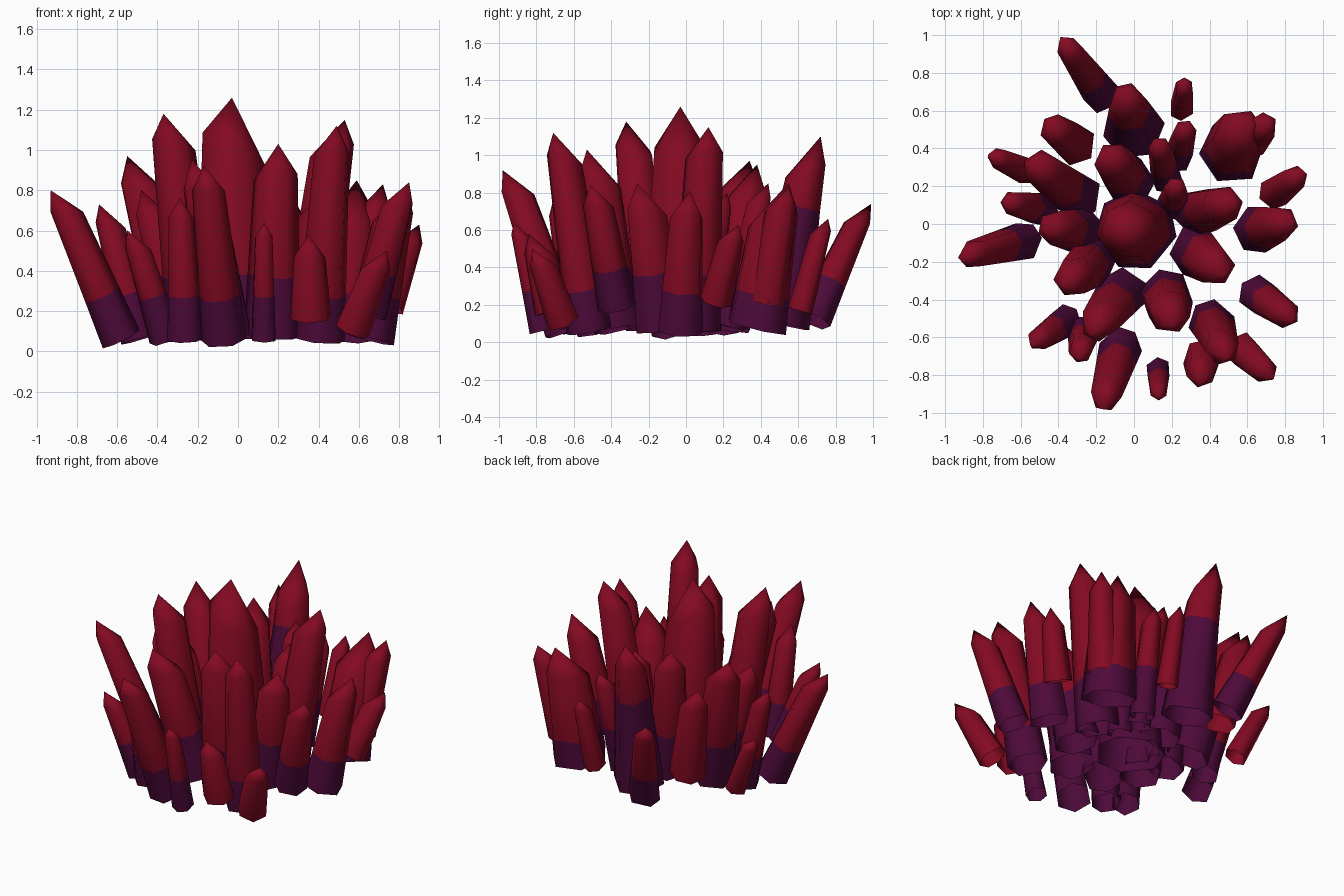
import bpy, bmesh, math, random
from mathutils import Vector

if "Cube" in bpy.data.objects:
    bpy.data.objects.remove(bpy.data.objects["Cube"])

random.seed(7)


def material(name, color):
    m = bpy.data.materials.new(name)
    m.diffuse_color = (*color, 1)
    m.use_nodes = True
    m.node_tree.nodes["Principled BSDF"].inputs["Base Color"].default_value = m.diffuse_color
    return m


RED = material("crimson crystal", (0.23, 0.003, 0.016))
PURPLE = material("dark purple root", (0.075, 0.003, 0.042))


def crystal(name, base, tip, r, purple_z, sides=6, taper=0.77, skew=0.35):
    """Hollow tapered prism along base->tip, open below, cap pointing outward, purple root."""
    base, tip = Vector(base), Vector(tip)
    axis = tip - base
    length = axis.length
    d = axis.normalized()
    outward = Vector((axis.x, axis.y, 0)).normalized()
    u = d.cross(Vector((0, 1, 0))).normalized()
    v = d.cross(u)
    phase = random.uniform(0, math.tau)
    angles = [phase + math.tau * (i + random.uniform(-0.15, 0.15)) / sides for i in range(sides)]
    shoulder = max(0.6, 1 - 1.2 * r / length)
    split = (purple_z - base.z) / (tip.z - base.z)
    levels = [0, split, shoulder] if split > 0 else [0, shoulder]
    bm = bmesh.new()
    rings = []
    for t in levels:
        rad = r * 1.04 * (1 + (taper - 1) * t / shoulder)
        ring = []
        for a in angles:
            side = u * math.cos(a) + v * math.sin(a)
            lift = 0.4 * r * side.dot(outward) if t == shoulder else 0
            p = base + d * (t * length + lift) + side * rad - outward * (skew * r * t)
            p.z = max(p.z, 0)
            ring.append(bm.verts.new(p))
        rings.append(ring)
    for k in range(len(rings) - 1):
        for i in range(sides):
            j = (i + 1) % sides
            f = bm.faces.new((rings[k][i], rings[k][j], rings[k + 1][j], rings[k + 1][i]))
            f.material_index = 1 if split > 0 and k == 0 else 0
    apex = bm.verts.new(tip)
    for i in range(sides):
        bm.faces.new((rings[-1][i], rings[-1][(i + 1) % sides], apex))
    bmesh.ops.recalc_face_normals(bm, faces=bm.faces)
    for f in bm.faces:
        f.smooth = True
    me = bpy.data.meshes.new(name)
    bm.to_mesh(me)
    bm.free()
    me.set_sharp_from_angle(angle=math.radians(72))
    me.materials.append(RED)
    me.materials.append(PURPLE)
    bpy.context.collection.objects.link(bpy.data.objects.new(name, me))


# Large crystals: central column, tall back crystal, long back spike, broad twin at back right
crystal("central_crystal", (0.01, -0.03, 0.06), (-0.03, -0.03, 1.26), 0.21, 0.38, 7, 0.7, 0)
crystal("tall_back_crystal", (0.0, 0.5, 0.1), (-0.05, 0.72, 1.1), 0.16, 0.72, 6, 0.62)
crystal("back_spike", (-0.17, 0.68, 0.12), (-0.39, 0.99, 0.74), 0.1, 0.32, 6, 0.65)
crystal("broad_twin", (0.52, 0.38, 0.08), (0.59, 0.55, 0.85), 0.17, 0.26)
crystal("broad_twin_offshoot", (0.60, 0.43, 0.22), (0.72, 0.55, 0.83), 0.10, 0)

# Inner ring: base x, y, then tip x, y, z and radius
inner = [
    (-0.22, -0.20, -0.37, -0.32, 1.18, 0.13),
    (0.34, 0.06, 0.53, 0.12, 1.15, 0.13),
    (0.17, -0.38, 0.20, -0.53, 1.03, 0.14),
    (-0.02, 0.22, -0.15, 0.38, 0.95, 0.13),
    (-0.30, 0.15, -0.55, 0.34, 0.97, 0.13),
    (-0.27, -0.04, -0.48, -0.01, 0.80, 0.12),
    (0.33, -0.14, 0.48, -0.26, 0.85, 0.14),
    (-0.06, -0.36, -0.23, -0.58, 0.95, 0.13),
    (0.17, 0.24, 0.13, 0.44, 0.85, 0.08),
    (0.20, 0.10, 0.23, 0.22, 0.80, 0.08),
    (0.23, 0.35, 0.28, 0.53, 0.75, 0.08),
]
for i, (bx, by, tx, ty, tz, r) in enumerate(inner):
    crystal(f"inner_crystal_{i + 1}", (bx, by, 0.08), (tx, ty, tz), r, 0.38)

# Outer ring: same, with a lower purple band
outer = [
    (-0.07, -0.65, -0.17, -0.98, 0.92, 0.11),
    (0.41, -0.52, 0.49, -0.71, 1.12, 0.12),
    (0.65, -0.03, 0.84, 0.02, 0.81, 0.125),
    (-0.26, -0.57, -0.29, -0.71, 0.76, 0.09),
    (-0.36, -0.51, -0.55, -0.64, 0.60, 0.085),
    (-0.58, -0.09, -0.93, -0.18, 0.80, 0.10),
    (-0.49, 0.08, -0.69, 0.12, 0.73, 0.09),
    (0.13, -0.77, 0.13, -0.92, 0.64, 0.065),
]
for i, (bx, by, tx, ty, tz, r) in enumerate(outer):
    crystal(f"outer_crystal_{i + 1}", (bx, by, 0.06), (tx, ty, tz), r, 0.28, 6, 0.72)
crystal("right_outer_crystal", (0.65, -0.37, 0.19), (0.85, -0.51, 0.84), 0.1, 0.4)

# Rim shards, red all the way down: base x, y, z, tip x, y, z, radius
shards = [
    (0.74, 0.16, 0.22, 0.90, 0.28, 0.63, 0.085),
    (0.36, -0.71, 0.17, 0.35, -0.84, 0.58, 0.10),
    (0.57, -0.66, 0.11, 0.74, -0.82, 0.50, 0.09),
    (-0.57, 0.28, 0.12, -0.77, 0.37, 0.52, 0.07),
    (0.25, 0.61, 0.17, 0.27, 0.76, 0.66, 0.065),
    (-0.31, 0.42, 0.20, -0.46, 0.53, 0.83, 0.11),
]
for i, (bx, by, bz, tx, ty, tz, r) in enumerate(shards):
    crystal(f"rim_shard_{i + 1}", (bx, by, bz), (tx, ty, tz), r, 0)
